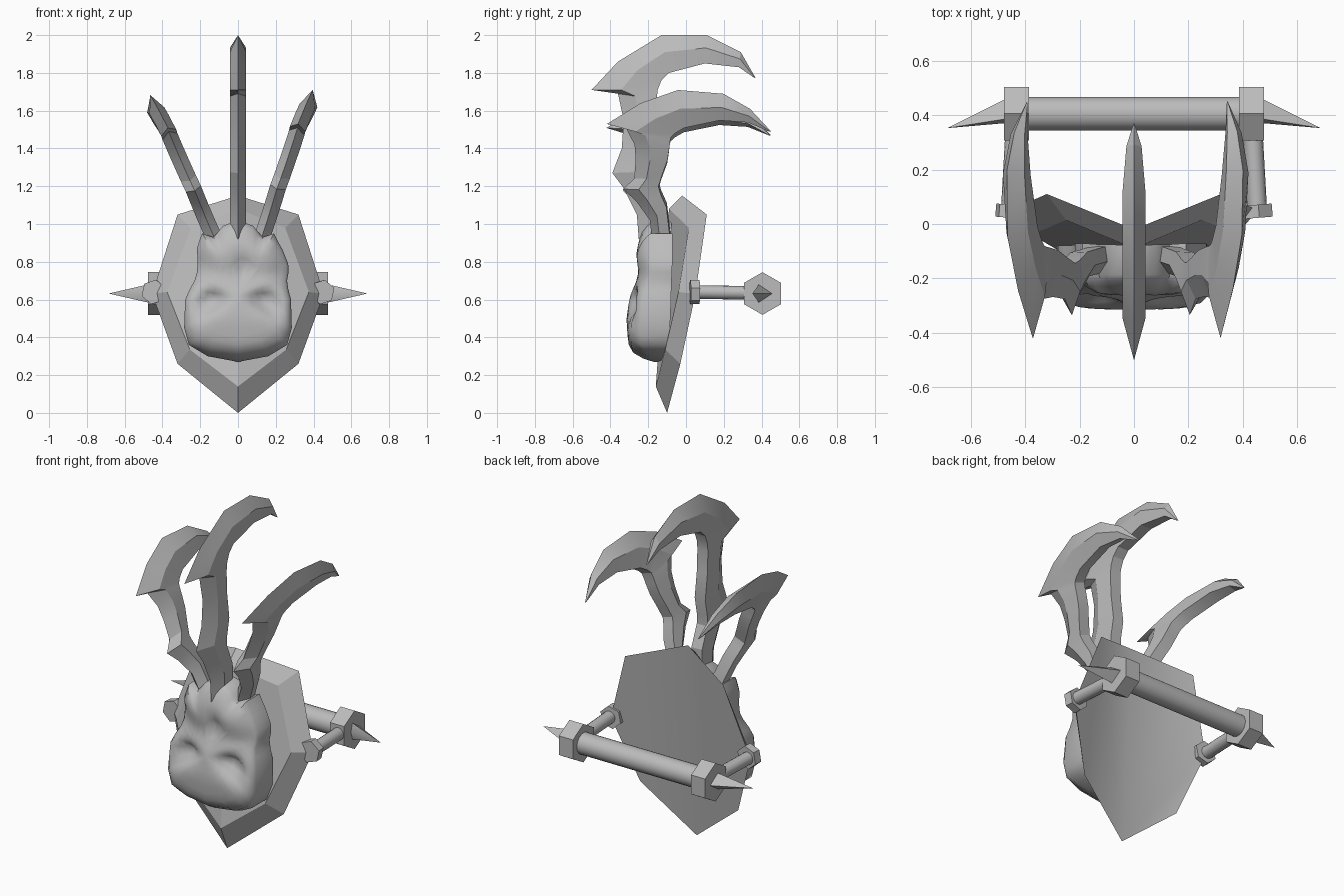
import bpy, bmesh, math
from mathutils import Vector, Matrix

if "Cube" in bpy.data.objects:
    bpy.data.objects.remove(bpy.data.objects["Cube"], do_unlink=True)

grey = bpy.data.materials.new("plain_grey")
grey.use_nodes = True
tone = (0.5, 0.5, 0.5, 1)
grey.diffuse_color = tone
grey.node_tree.nodes["Principled BSDF"].inputs["Base Color"].default_value = tone


def finish(name, bm, angle=30):
    """Turn a bmesh into a shaded, coloured object."""
    bmesh.ops.recalc_face_normals(bm, faces=bm.faces)
    mesh = bpy.data.meshes.new(name)
    bm.to_mesh(mesh)
    bm.free()
    obj = bpy.data.objects.new(name, mesh)
    bpy.context.collection.objects.link(obj)
    mesh.materials.append(grey)
    bpy.ops.object.select_all(action='DESELECT')
    obj.select_set(True)
    bpy.context.view_layer.objects.active = obj
    bpy.ops.object.shade_smooth_by_angle(angle=math.radians(angle))
    return obj


def bridge(bm, a, b, closed=True):
    """Join two rows of vertices with quads."""
    n = len(a)
    for i in range(n if closed else n - 1):
        j = (i + 1) % n
        bm.faces.new((a[i], a[j], b[j], b[i]))


def prism(name, start, end, radius, sides, spin=0.0):
    """Straight rod or nut between two points."""
    start, end = Vector(start), Vector(end)
    axis = end - start
    bm = bmesh.new()
    turn = axis.to_track_quat('Z', 'Y').to_matrix().to_4x4()
    move = Matrix.Translation((start + end) / 2)
    bmesh.ops.create_cone(bm, cap_ends=True, segments=sides, radius1=radius, radius2=radius,
                          depth=axis.length,
                          matrix=move @ turn @ Matrix.Rotation(spin, 4, 'Z'))
    finish(name, bm, 40)


# Shield: folded plaque with a sloping rim, centre forward and wings swept back
def build_shield():
    outer = [(0, -0.02, 1.15), (0.32, 0.11, 1.05), (0.455, 0.05, 0.63),
             (0.32, -0.03, 0.26), (0, -0.10, 0)]
    inner = [(0, -0.09, 1.08), (0.25, 0.015, 0.98), (0.375, -0.04, 0.64),
             (0.255, -0.11, 0.335), (0, -0.16, 0.14)]
    bm = bmesh.new()
    for s in (1, -1):
        o = [bm.verts.new((x * s, y, z)) for x, y, z in outer]
        i = [bm.verts.new((x * s, y, z)) for x, y, z in inner]
        bridge(bm, o, i, closed=False)
        bm.faces.new(i)
        bm.faces.new(o)
    bmesh.ops.remove_doubles(bm, verts=bm.verts, dist=0.0005)
    mesh = finish("shield", bm, 12).data
    # Soften the long fold down the back
    for e in mesh.edges:
        a, b = (mesh.vertices[v].co for v in e.vertices)
        if (a - b).length > 1.0:
            e.use_edge_sharp = False


# Head: domed face swept from its outline, with pressed eye sockets
def interp(table, z):
    for (z0, y0), (z1, y1) in zip(table, table[1:]):
        if z <= z1:
            return y0 + (y1 - y0) * max(0, (z - z0) / (z1 - z0))
    return table[-1][1]


def dent(x, z, cx, cz, rx, rz):
    return math.exp(-((x - cx) / rx) ** 2 - ((z - cz) / rz) ** 2)


def build_head():
    half = [(0, 1.02), (0.08, 0.99), (0.13, 0.93), (0.19, 0.95), (0.225, 0.87),
            (0.24, 0.79), (0.245, 0.70), (0.28, 0.60), (0.285, 0.45),
            (0.26, 0.36), (0.16, 0.30), (0, 0.27)]
    outline = half + [(-x, z) for x, z in half[-2:0:-1]]
    points = []
    for (x0, z0), (x1, z1) in zip(outline, outline[1:] + outline[:1]):
        points += [(x0, z0), ((x0 + x1) / 2, (z0 + z1) / 2)]
    front = [(0.27, -0.295), (0.32, -0.305), (0.50, -0.315), (0.61, -0.30),
             (0.73, -0.25), (0.84, -0.265), (1.02, -0.235)]
    rim = [(0.27, -0.17), (0.36, -0.24), (0.58, -0.235), (0.75, -0.19), (1.02, -0.185)]
    middle = 0.62

    def depth(x, z, t):
        edge = interp(rim, z)
        y = edge + (interp(front, z) - edge) * (1 - t ** 9)
        hollow = 0.07 * dent(abs(x), z, 0.14, 0.60, 0.07, 0.045)
        hollow += 0.03 * dent(x, z, 0, 0.78, 0.04, 0.05)
        hollow += 0.045 * dent(abs(x), z, 0.21, 0.55, 0.06, 0.055)
        hollow += 0.03 * dent(abs(x), z, 0.22, 0.78, 0.06, 0.12)
        return y + hollow * (1 - t ** 9)

    bm = bmesh.new()
    tip = bm.verts.new((0, depth(0, middle, 0), middle))
    rings = []
    for t in (0.12, 0.25, 0.38, 0.5, 0.62, 0.74, 0.86, 0.95, 1):
        ring = []
        for x, z in points:
            px, pz = x * t, middle + (z - middle) * t
            lopsided = 0.027 * dent(0, pz, 0, 0.77, 1, 0.09)
            ring.append(bm.verts.new((px + lopsided, depth(px, pz, t), pz)))
        rings.append(ring)
    rings.append([bm.verts.new((v.co.x, -0.12 + 0.04 * v.co.z + 0.06 * abs(v.co.x), v.co.z))
                  for v in rings[-1]])
    for a, b in zip(rings, rings[1:]):
        bridge(bm, a, b)
    back = bm.verts.new((0, -0.09, middle))
    for centre, ring in ((tip, rings[0]), (back, rings[-1])):
        for i in range(len(ring)):
            bm.faces.new((centre, ring[i - 1], ring[i]))
    finish("head", bm, 50)


# Horns: ridged blades lofted through pairs of outer and inner edge points
def build_horn(name, outer, inner, width, base=(0, 0), lean=0.0, yaw=0.0, stretch=1.0):
    bm = bmesh.new()
    rows = []
    last = len(outer) - 1
    turn = Matrix.Rotation(yaw, 3, 'Z') @ Matrix.Rotation(lean, 3, 'Y')
    for k, (o, i) in enumerate(zip(outer, inner)):
        w = width * (1, 0.65, 0.06)[max(0, k - last + 2)]
        row = []
        for side, across in ((0, 0), (1, 0.45), (0.8, 1), (-0.8, 1), (-1, 0.45)):
            y = o[0] + (i[0] - o[0]) * across
            z = o[1] + (i[1] - o[1]) * across
            v = turn @ Vector((side * w, y, (z - base[1]) * stretch))
            row.append(bm.verts.new(v + Vector((base[0], 0, base[1]))))
        rows.append(row)
    for a, b in zip(rows, rows[1:]):
        bridge(bm, a, b)
    bm.faces.new(rows[0])
    bm.faces.new(rows[-1])
    finish(name, bm, 20)


build_shield()
build_head()

mid_outer = [(-0.25, 0.92), (-0.26, 1.05), (-0.33, 1.19), (-0.39, 1.27), (-0.34, 1.40),
             (-0.33, 1.55), (-0.36, 1.69), (-0.50, 1.71), (-0.36, 1.86), (-0.13, 2.0),
             (0.11, 2.0), (0.29, 1.91), (0.37, 1.77)]
mid_inner = [(-0.10, 0.92), (-0.10, 1.10), (-0.15, 1.22), (-0.15, 1.28), (-0.13, 1.38),
             (-0.15, 1.53), (-0.155, 1.66), (-0.15, 1.71), (-0.13, 1.76), (-0.09, 1.80),
             (0.10, 1.85), (0.28, 1.83), (0.36, 1.775)]
build_horn("middle_horn", mid_outer, mid_inner, 0.043)

side_outer = [(-0.18, 0.91), (-0.19, 1.02), (-0.26, 1.12), (-0.33, 1.185), (-0.27, 1.24),
              (-0.26, 1.34), (-0.265, 1.42), (-0.31, 1.51), (-0.41, 1.53), (-0.23, 1.64),
              (-0.03, 1.71), (0.21, 1.69), (0.35, 1.61), (0.46, 1.49)]
side_inner = [(-0.08, 0.91), (-0.10, 1.10), (-0.13, 1.17), (-0.14, 1.21), (-0.12, 1.27),
              (-0.09, 1.35), (-0.08, 1.41), (-0.075, 1.45), (-0.07, 1.47), (-0.05, 1.49),
              (0.0, 1.52), (0.19, 1.56), (0.34, 1.545), (0.45, 1.49)]
for label, s, degrees in (("left", 1, 18.7), ("right", -1, 23.8)):
    build_horn(label + "_horn", side_outer, side_inner, 0.043, (0.13 * s, 0.92),
               math.radians(degrees) * s, -0.045 * s, 1.055)

# Rear bar with its nuts, spikes and the stems that hold it
prism("rear_bar", (-0.40, 0.405, 0.632), (0.40, 0.405, 0.632), 0.062, 24)
for label, s in (("left", 1), ("right", -1)):
    prism(label + "_nut", (0.385 * s, 0.405, 0.632), (0.477 * s, 0.405, 0.632), 0.113, 6)
    prism(label + "_stem", (0.453 * s, 0.04, 0.64), (0.435 * s, 0.36, 0.635), 0.036, 16)
    prism(label + "_stem_foot", (0.447 * s, 0.022, 0.64), (0.443 * s, 0.07, 0.64),
          0.066, 6, 0.2)
    # Spike with its point drawn towards the shield
    bm = bmesh.new()
    ring = [bm.verts.new((0.475 * s, y, z)) for y, z in
            ((0.457, 0.632), (0.385, 0.68), (0.37, 0.632), (0.385, 0.584))]
    point = bm.verts.new((0.685 * s, 0.352, 0.632))
    bm.faces.new(ring)
    for k in range(4):
        bm.faces.new((point, ring[k - 1], ring[k]))
    finish(label + "_spike", bm, 50)
